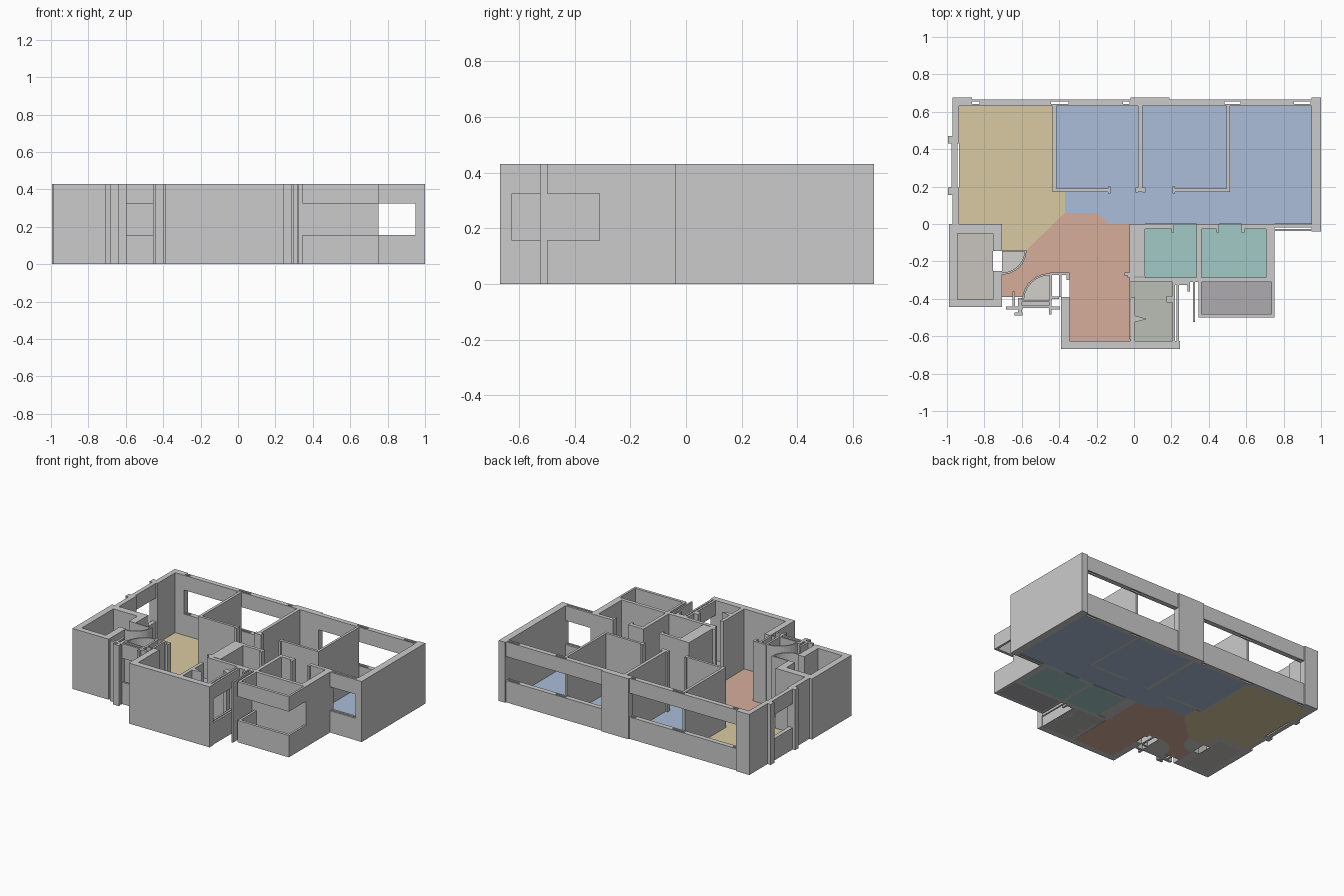
import bpy, bmesh, math

H, SILL, HEAD, FLOOR = 0.43, 0.155, 0.325, 0.004


def finish(name, bm, color=None):
    bmesh.ops.recalc_face_normals(bm, faces=bm.faces)
    me = bpy.data.meshes.new(name)
    bm.to_mesh(me)
    bm.free()
    ob = bpy.data.objects.new(name, me)
    bpy.context.collection.objects.link(ob)
    if color:
        m = bpy.data.materials.new(name + "_paint")
        m.diffuse_color = (*color, 1)
        me.materials.append(m)
    return ob


def prism(bm, pts, z0, z1):
    f = bm.faces.new([bm.verts.new((x, y, z0)) for x, y in pts])
    r = bmesh.ops.extrude_face_region(bm, geom=[f], use_keep_orig=True)
    vs = [g for g in r["geom"] if isinstance(g, bmesh.types.BMVert)]
    bmesh.ops.translate(bm, verts=vs, vec=(0, 0, z1 - z0))


def box(bm, x0, x1, y0, y1, z0=0, z1=H):
    prism(bm, [(x0, y0), (x1, y0), (x1, y1), (x0, y1)], z0, z1)


def walls(name, rects):
    bm = bmesh.new()
    for r in rects:
        box(bm, *r)
    return finish(name, bm)


def window_walls(name, rects):
    """Sill wall below and lintel above an open band."""
    bm = bmesh.new()
    for r in rects:
        box(bm, *r, 0, SILL)
        box(bm, *r, HEAD, H)
    return finish(name, bm)


def floor(name, color, *polys):
    bm = bmesh.new()
    for p in polys:
        prism(bm, p, 0, FLOOR)
    return finish(name, bm, color)


def rect(x0, x1, y0, y1):
    return [(x0, y0), (x1, y0), (x1, y1), (x0, y1)]


def arc(cx, cy, r, a0, a1, n=10):
    return [(cx + r * math.cos(math.radians(a0 + (a1 - a0) * i / n)),
             cy + r * math.sin(math.radians(a0 + (a1 - a0) * i / n))) for i in range(n + 1)]


# Outer full-height walls and corner columns
walls("outer_walls", [
    (-0.97, -0.865, 0.63, 0.675), (-0.97, -0.935, 0.43, 0.63), (-0.995, -0.97, 0.43, 0.47),
    (-0.97, -0.935, 0, 0.195), (-0.995, -0.97, 0.155, 0.195),
    (-0.02, 0.19, 0.63, 0.675), (0.95, 1.0, -0.04, 0.675),
    (-0.39, 0.245, -0.668, -0.625), (-0.39, -0.345, -0.625, -0.39),
    (0.2, 0.245, -0.635, -0.625)])

# Back, left and right window walls; the wall-thickness slots are left open
back = []
for x0, x1, slots in ((-0.865, -0.02, ((-0.865, -0.825), (-0.445, -0.35), (-0.06, -0.025))),
                      (0.19, 0.95, ((0.485, 0.57), (0.855, 0.945)))):
    x = x0
    for s0, s1 in slots:
        if s0 > x:
            back.append((x, s0, 0.63, 0.665))
        back += [(s0, s1, 0.63, 0.641), (s0, s1, 0.654, 0.665)]
        x = s1
    back.append((x, x1, 0.63, 0.665))
window_walls("back_window_walls", back)
window_walls("side_window_walls", [
    (-0.975, -0.945, 0.195, 0.43),
    (0.75, 0.95, -0.018, -0.004), (0.75, 0.95, -0.038, -0.026),
    (0.205, 0.22, -0.625, -0.31), (0.226, 0.24, -0.625, -0.31)])

# Utility shaft at the front left
walls("utility_room_walls", [
    (-0.99, -0.945, -0.445, 0), (-0.945, -0.705, -0.05, 0), (-0.945, -0.705, -0.445, -0.405),
    (-0.755, -0.705, -0.145, -0.05), (-0.755, -0.705, -0.405, -0.25)])

# Bedroom partitions
walls("bedroom_partitions", [
    (-0.435, -0.415, 0.17, 0.63), (-0.415, -0.125, 0.172, 0.19), (-0.14, -0.125, 0.162, 0.2),
    (0.022, 0.045, 0.17, 0.63), (0.007, 0.022, 0.168, 0.195), (0.045, 0.062, 0.168, 0.195),
    (0.205, 0.495, 0.172, 0.19), (0.205, 0.22, 0.162, 0.2), (0.495, 0.512, 0.17, 0.63)])

# Bathroom walls with two door gaps on the corridor
walls("bathroom_walls", [
    (-0.025, 0.06, -0.28, 0), (0.06, 0.215, -0.027, -0.004), (0.2, 0.215, -0.045, -0.027),
    (0.335, 0.455, -0.027, 0), (0.44, 0.455, -0.045, -0.027),
    (0.575, 0.75, -0.027, 0), (0.575, 0.59, -0.045, -0.027),
    (0.335, 0.36, -0.285, -0.027), (0.705, 0.75, -0.285, -0.027),
    (0.005, 0.75, -0.31, -0.285)])

# Kitchen, entrance and store walls
walls("kitchen_and_store_walls", [
    (-0.02, 0.005, -0.625, -0.39), (-0.05, -0.02, -0.275, -0.26), (-0.035, -0.02, -0.285, -0.275),
    (-0.025, 0.005, -0.31, -0.28),
    (-0.45, -0.345, -0.273, -0.258), (-0.36, -0.345, -0.3, -0.273),
    (-0.452, -0.438, -0.41, -0.273), (-0.402, -0.388, -0.39, -0.273),
    (-0.438, -0.402, -0.40, -0.388),
    (0.175, 0.205, -0.42, -0.385), (0.205, 0.3, -0.325, -0.31), (0.285, 0.3, -0.36, -0.325),
    (0.315, 0.327, -0.525, -0.31)])
bm = bmesh.new()
prism(bm, [(0.005, -0.49), (0.07, -0.508), (0.005, -0.525)], 0, H)
finish("store_corner_pier", bm)

# Entrance porch frame
walls("porch_frame", [
    (-0.685, -0.595, -0.458, -0.44), (-0.65, -0.635, -0.44, -0.36), (-0.64, -0.595, -0.488, -0.474),
    (-0.62, -0.60, -0.474, -0.395), (-0.6, -0.45, -0.418, -0.408),
    (-0.455, -0.395, -0.458, -0.44), (-0.455, -0.44, -0.485, -0.408)])
window_walls("porch_sill_and_lintel", [(-0.6, -0.45, -0.45, -0.436)])

# Quarter-round door sweeps with leaf
for name, cx, cy, r, a0, a1 in (("inner_door_sweep", -0.705, -0.14, 0.13, -90, 0),
                                ("entrance_door_sweep", -0.45, -0.412, 0.148, 90, 180)):
    bm = bmesh.new()
    outer, inner = arc(cx, cy, r, a0, a1), arc(cx, cy, r - 0.01, a0, a1)
    for i in range(10):
        prism(bm, [outer[i], outer[i + 1], inner[i + 1], inner[i]], 0, H)
    if cx < -0.6:
        box(bm, cx, cx + r, cy - 0.008, cy)
    finish(name, bm)
    floor(name + "_floor", (0.64, 0.63, 0.6), [(cx, cy)] + inner)

# Balcony parapet and upper beam
window_walls("balcony_parapet_and_beam", [
    (0.345, 0.75, -0.5, -0.48), (0.345, 0.362, -0.48, -0.31), (0.735, 0.75, -0.48, -0.31)])

# Coloured floors
floor("living_floor", (0.70, 0.59, 0.36),
      [(-0.935, 0.63), (-0.435, 0.63), (-0.435, 0.17), (-0.37, 0.17), (-0.37, 0.06),
       (-0.575, -0.14), (-0.705, -0.14), (-0.705, 0), (-0.935, 0)])
floor("bedroom_floor", (0.41, 0.51, 0.69),
      rect(-0.415, 0.022, 0.19, 0.63), rect(0.045, 0.495, 0.19, 0.63), rect(0.512, 0.95, 0, 0.63),
      rect(-0.125, 0.007, 0.172, 0.19), rect(0.062, 0.205, 0.172, 0.19),
      [(-0.37, 0.172), (0.512, 0.172), (0.512, 0), (-0.13, 0), (-0.2, 0.06), (-0.37, 0.06)])
floor("entrance_and_kitchen_floor", (0.68, 0.42, 0.33),
      [(-0.37, 0.06), (-0.2, 0.06), (-0.13, 0), (-0.025, 0), (-0.02, -0.625), (-0.345, -0.625),
       (-0.345, -0.27), (-0.45, -0.264)] + arc(-0.45, -0.412, 0.148, 90, 172, 8)
      + [(-0.64, -0.39), (-0.705, -0.39)] + arc(-0.705, -0.14, 0.13, -90, 0))
floor("bathroom_floor", (0.36, 0.59, 0.57),
      rect(0.06, 0.335, -0.285, -0.027), rect(0.36, 0.705, -0.285, -0.027),
      rect(0.215, 0.335, -0.027, -0.004), rect(0.455, 0.575, -0.027, -0.004))
floor("store_floor", (0.49, 0.52, 0.47), rect(0.005, 0.205, -0.625, -0.31),
      rect(-0.02, 0.005, -0.39, -0.31))
floor("balcony_floor", (0.42, 0.41, 0.43), rect(0.362, 0.735, -0.48, -0.31))
floor("utility_floor", (0.58, 0.55, 0.52), rect(-0.945, -0.755, -0.405, -0.05))
floor("porch_floor", (0.6, 0.6, 0.58), rect(-0.6, -0.455, -0.436, -0.418))
